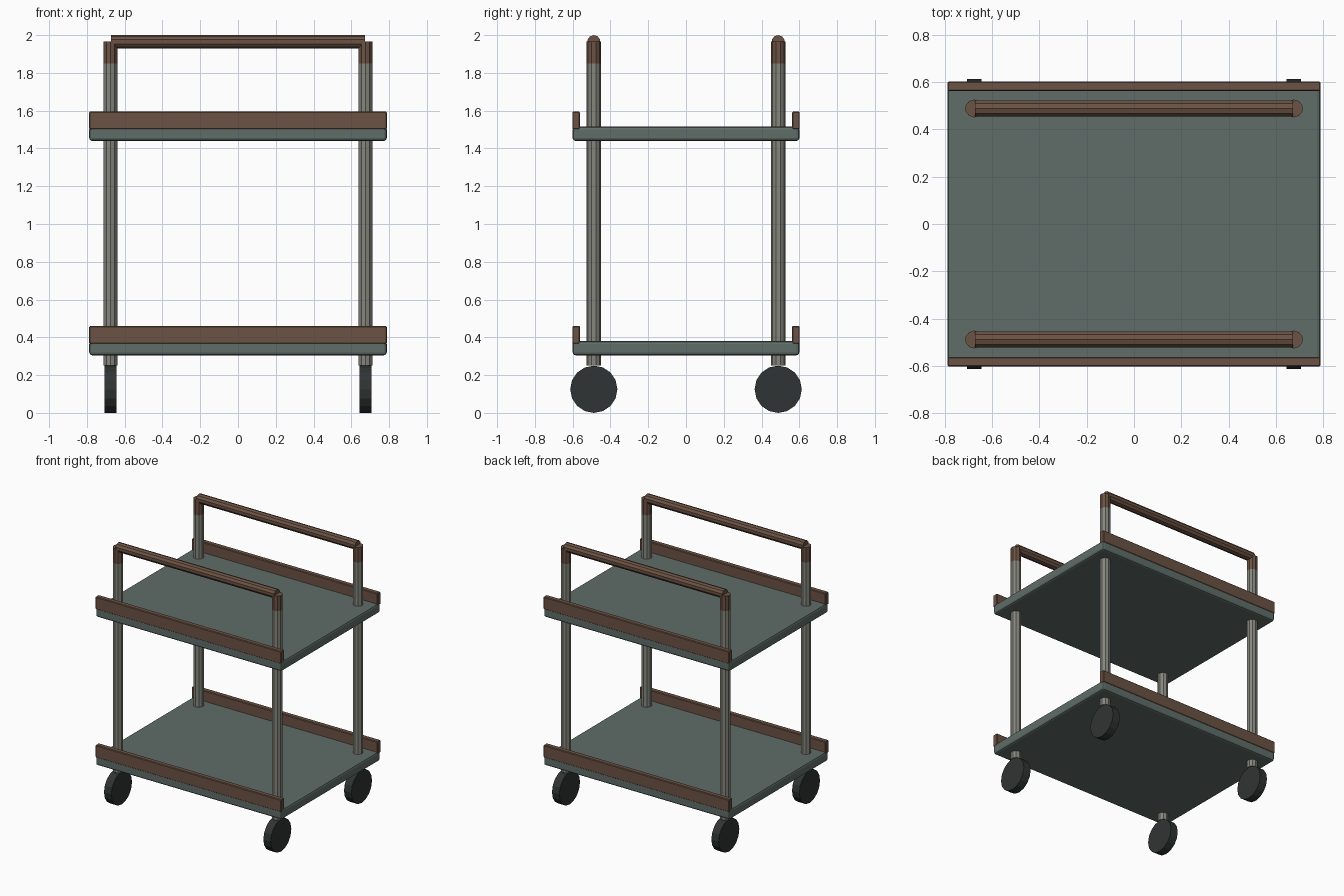
import bpy, math

if "Cube" in bpy.data.objects:
    bpy.data.objects.remove(bpy.data.objects["Cube"])

PX, PY = 0.675, 0.488      # post positions


def mat(name, c):
    m = bpy.data.materials.new(name)
    m.diffuse_color = (*c, 1)
    m.use_nodes = True
    m.node_tree.nodes["Principled BSDF"].inputs["Base Color"].default_value = m.diffuse_color
    return m


TRAY = mat("tray_green", (0.115, 0.155, 0.14))
WOOD = mat("wood_brown", (0.15, 0.085, 0.058))
METAL = mat("post_metal", (0.24, 0.24, 0.21))
RUBBER = mat("rubber", (0.03, 0.034, 0.033))


def box(name, loc, size, m, bevel, segments):
    bpy.ops.mesh.primitive_cube_add(size=1, location=loc)
    o = bpy.context.object
    o.name = name
    o.scale = size
    bpy.ops.object.transform_apply(location=False, rotation=False, scale=True)
    b = o.modifiers.new("bevel", 'BEVEL')
    b.width, b.segments = bevel, segments
    o.data.materials.append(m)
    return o


def cyl(name, loc, r, depth, m, sides, rot=(0, 0, 0)):
    bpy.ops.mesh.primitive_cylinder_add(vertices=sides, radius=r, depth=depth,
                                        location=loc, rotation=rot)
    o = bpy.context.object
    o.name = name
    o.data.materials.append(m)
    return o


# two trays, each with a wooden rail front and back
for level, z in (("lower", 0.305), ("upper", 1.44)):
    box(level + "_tray", (0, 0, z + 0.0375), (1.575, 1.2, 0.075), TRAY, 0.015, 2)
    for side, s in (("front", -1), ("back", 1)):
        box(f"{level}_{side}_rail", (0, s * 0.582, z + 0.108),
            (1.575, 0.04, 0.096), WOOD, 0.005, 1)

for side, sy in (("front", -1), ("back", 1)):
    # horizontal push handle
    cyl(side + "_handle", (0, sy * PY, 1.965), 0.035, 1.345, WOOD, 10,
        (math.pi / 2, 0, math.pi / 2))
    for end, sx in (("left", -1), ("right", 1)):
        x, y = sx * PX, sy * PY
        # post, wooden handle upright and wheel at each corner
        cyl(f"{side}_{end}_post", (x, y, 1.05), 0.038, 1.6, METAL, 10)
        cyl(f"{side}_{end}_handle_upright", (x, y, 1.9075), 0.038, 0.115, WOOD, 10)
        cyl(f"{side}_{end}_wheel", (x, y, 0.125), 0.125, 0.062, RUBBER, 16,
            (0, math.pi / 2, 0))
